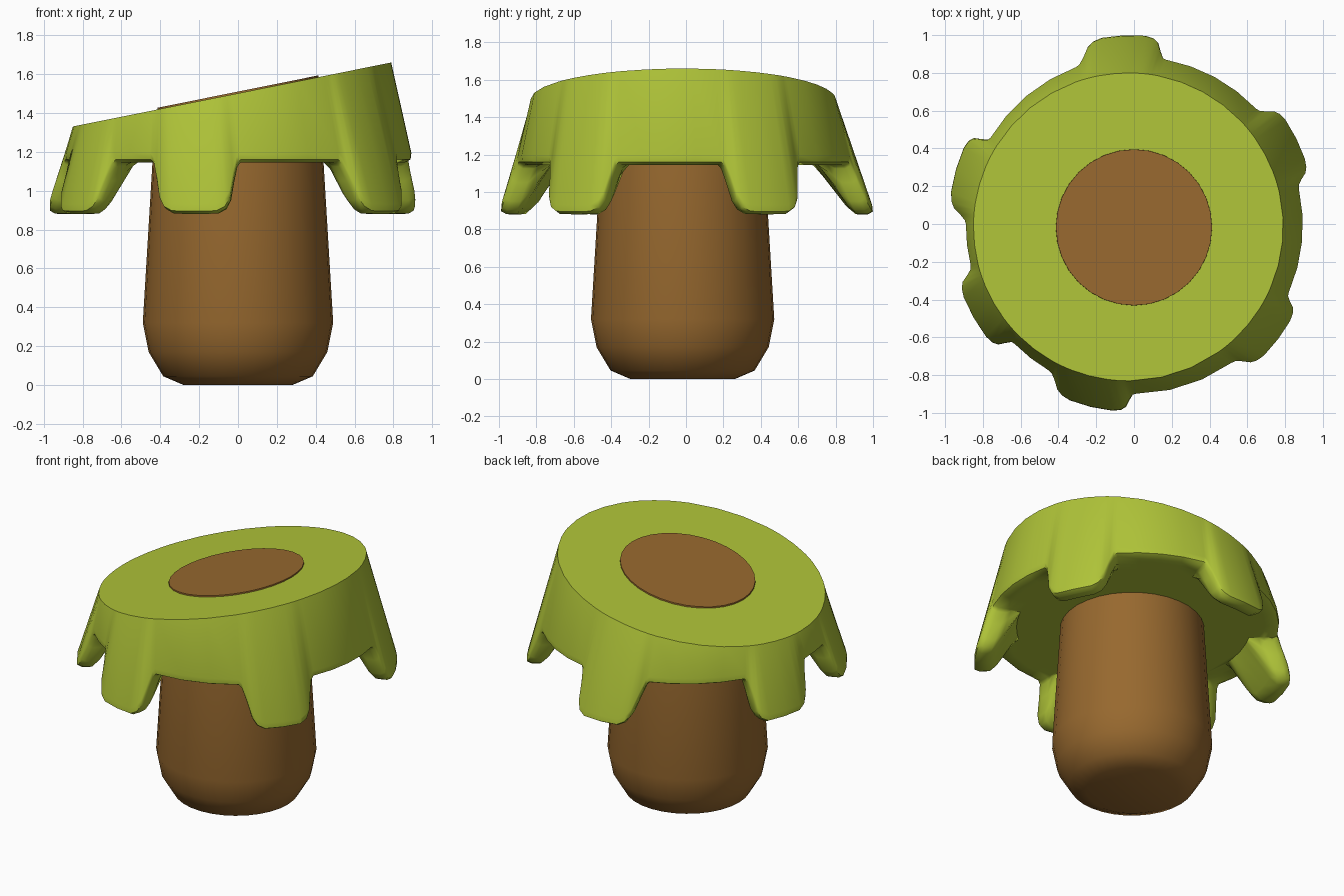
import bpy, bmesh, math
from mathutils import Vector

if "Cube" in bpy.data.objects:
    bpy.data.objects.remove(bpy.data.objects["Cube"])


def material(name, rgb):
    m = bpy.data.materials.new(name)
    m.diffuse_color = (*rgb, 1)
    m.use_nodes = True
    m.node_tree.nodes["Principled BSDF"].inputs["Base Color"].default_value = m.diffuse_color
    return m


green = material("leaf green", (0.43, 0.55, 0.04))
brown = material("bark brown", (0.31, 0.14, 0.028))


def skin(name, rings, mat, angle):
    """Bridge closed rings of points, cap both ends."""
    bm = bmesh.new()
    loops = [[bm.verts.new(p) for p in ring] for ring in rings]
    n = len(loops[0])
    for a, b in zip(loops, loops[1:]):
        for i in range(n):
            j = (i + 1) % n
            bm.faces.new((a[i], a[j], b[j], b[i]))
    bm.faces.new(loops[0])
    bm.faces.new(loops[-1])
    bmesh.ops.recalc_face_normals(bm, faces=bm.faces)
    me = bpy.data.meshes.new(name)
    bm.to_mesh(me)
    bm.free()
    me.materials.append(mat)
    ob = bpy.data.objects.new(name, me)
    bpy.context.collection.objects.link(ob)
    bpy.ops.object.select_all(action='DESELECT')
    ob.select_set(True)
    bpy.context.view_layer.objects.active = ob
    bpy.ops.object.shade_smooth_by_angle(angle=math.radians(angle))
    return ob


def slope(x):
    """Height of the tilted cut at x."""
    return 1.501 + 0.201 * x


# Trunk with rounded foot; its slanted end pokes just through the canopy
profile = [(0.28, 0.0), (0.385, 0.045), (0.46, 0.17), (0.49, 0.32), (0.44, 1.15)]
N = 32
dirs = [(math.cos(2 * math.pi * i / N), math.sin(2 * math.pi * i / N)) for i in range(N)]
rings = [[Vector((r * c, r * s - 0.018, z)) for c, s in dirs] for r, z in profile]
rings.append([Vector((0.413 * c, 0.413 * s - 0.018, slope(0.413 * c) + 0.009)) for c, s in dirs])
skin("trunk", rings, brown, 40)

# Canopy: bottom edge height for each column, with six hanging lobes
BASE = 1.145
lobes = [28, 94.4, 164, 209.5, 255.4, 321]
half = [(15.5, BASE), (14.3, 1.125), (12.8, 1.05), (11.2, 0.95), (9.5, 0.905), (6.8, 0.882)]
shape = [(-a, z) for a, z in half] + [(0, 0.88)] + [(a, z) for a, z in reversed(half)]
columns = []
for k, centre in enumerate(lobes):
    columns += [(centre + a, z) for a, z in shape]
    start = centre + 15.5
    end = lobes[(k + 1) % 6] - 15.5 + (360 if k == 5 else 0)
    steps = max(2, round((end - start) / 10))
    columns += [(start + (end - start) * i / steps, BASE) for i in range(1, steps)]


def wall(a, z, inset=0.0):
    """Point on the flared wall at angle a and height z."""
    c, s = math.cos(a), math.sin(a)
    x = -0.03 + 0.82 * c
    top = Vector((x, -0.015 + 0.815 * s, slope(x)))
    base = Vector((0.905 * c, 0.905 * s - 0.005, BASE))
    p = top.lerp(base, (top.z - z) / (top.z - BASE))
    r = max(0, BASE - z) * (0.06 + 0.1 * s * s) - inset
    return Vector((p.x + r * c, p.y + r * s, z))


rows = [[] for _ in range(7)]
for deg, zb in columns:
    a = math.radians(deg)
    rows[0].append(wall(a, slope(-0.03 + 0.82 * math.cos(a))))
    rows[1].append(wall(a, zb + 0.05))
    rows[2].append(wall(a, zb + 0.015, 0.012))
    rows[3].append(wall(a, zb, 0.045))
    rows[4].append(wall(a, zb, 0.10))
    rows[5].append(wall(a, min(zb + 0.04, BASE), 0.13))
    rows[6].append(wall(a, BASE, 0.19))
skin("canopy", rows, green, 50)
